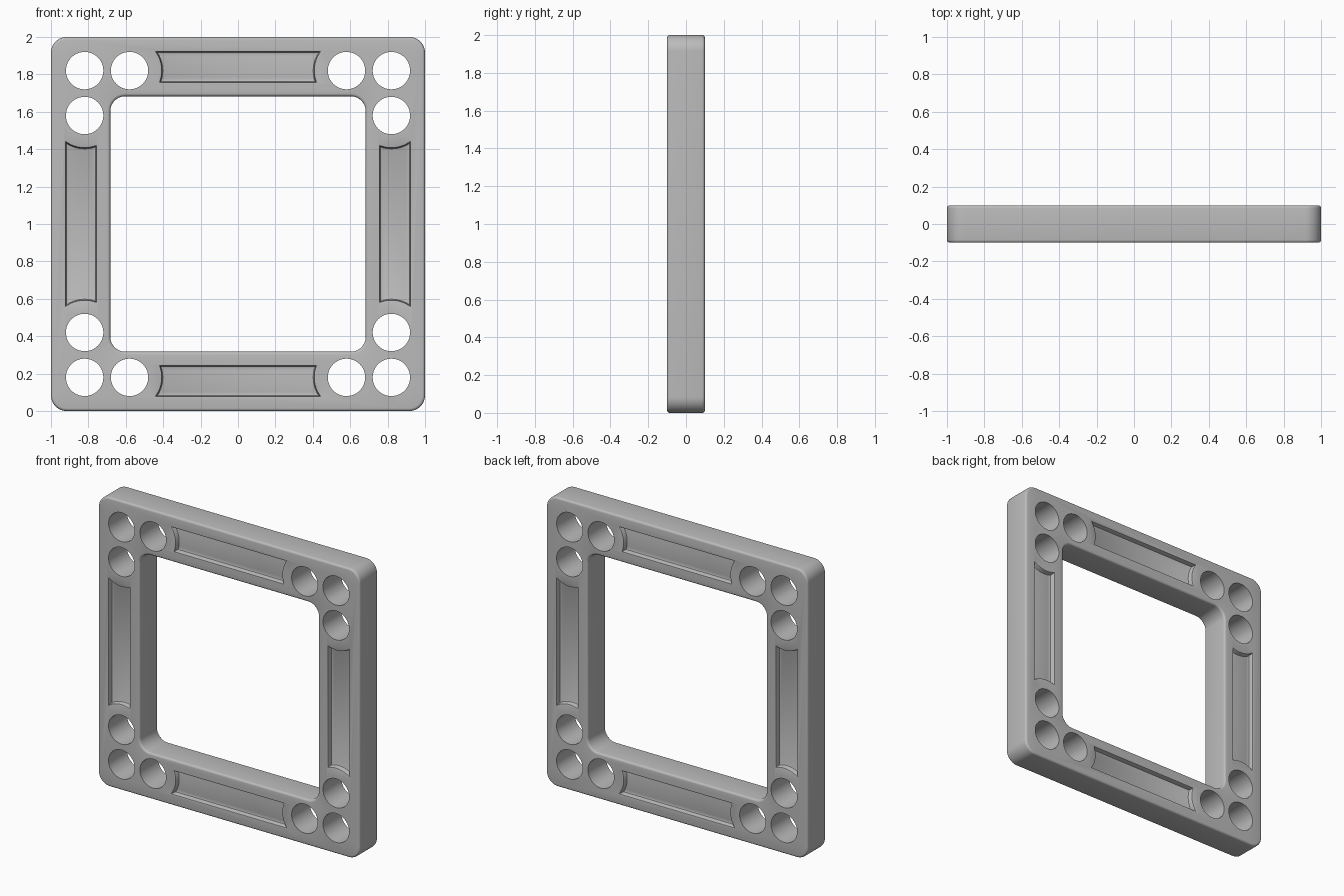
import bpy, bmesh
from math import sin, cos, pi, sqrt, asin

cube = bpy.data.objects.get("Cube")
if cube:
    bpy.data.objects.remove(cube, do_unlink=True)

HALF_T = 0.1      # half thickness
HOLE = 0.1        # hole radius
FAR, NEAR = 0.82, 0.58   # hole centre offsets

gray = bpy.data.materials.new("gray")
gray.use_nodes = True
gray.diffuse_color = (0.5, 0.5, 0.5, 1)
gray.node_tree.nodes["Principled BSDF"].inputs["Base Color"].default_value = (0.5, 0.5, 0.5, 1)


def place(u, v, y, k):
    """Point on side k of the square, turned in quarter turns about the centre."""
    for _ in range(k):
        u, v = -v, u
    return (u, y, v + 1)


def loft(bm, rings, closed=False):
    """Bridge equal rings of points; cap the ends unless closed."""
    loops = [[bm.verts.new(p) for p in ring] for ring in rings]
    n = len(loops[0])
    pairs = list(zip(loops, loops[1:])) + ([(loops[-1], loops[0])] if closed else [])
    for a, b in pairs:
        for i in range(n):
            j = (i + 1) % n
            bm.faces.new((a[i], a[j], b[j], b[i]))
    if not closed:
        bm.faces.new(loops[0])
        bm.faces.new(loops[-1])


def make_object(name, bm):
    bmesh.ops.recalc_face_normals(bm, faces=bm.faces)
    mesh = bpy.data.meshes.new(name)
    bm.to_mesh(mesh)
    bm.free()
    mesh.materials.append(gray)
    obj = bpy.data.objects.new(name, mesh)
    bpy.context.collection.objects.link(obj)
    return obj


def rounded_square(half, radius, y, steps=10):
    c = half - radius
    return [place(c + radius * cos(i / steps * pi / 2), c + radius * sin(i / steps * pi / 2), y, k)
            for k in range(4) for i in range(steps + 1)]


def recess_outline(inset, y, k, steps=10):
    """Long slot whose ends curve in around the neighbouring holes."""
    r = 0.175 + inset
    lo, hi = 0.76 + inset, 0.92 - inset
    a0, a1 = asin((lo - FAR) / r), asin((hi - FAR) / r)
    arc = [a0 + (a1 - a0) * i / steps for i in range(steps + 1)]
    right = [(NEAR - r * cos(a), FAR + r * sin(a)) for a in arc]
    left = [(-u, v) for u, v in reversed(right)]
    return [place(u, v, y, k) for u, v in right + left]


# Frame body: rounded edge section swept around the square
R, STEPS = 0.015, 4
quarter = [(R * (1 - sin(i / STEPS * pi / 2)), R * (1 - cos(i / STEPS * pi / 2)))
           for i in range(STEPS + 1)]          # (inset, depth), front to side
edge = [(d, -HALF_T + t) for d, t in
        [(R * (1 - sin(i / STEPS * pi / 2)), R * (1 - cos(i / STEPS * pi / 2)))
         for i in range(STEPS + 1)]]
section = edge + [(d, -y) for d, y in reversed(edge)]
outer = [rounded_square(1 - d, 0.085 - d, y) for d, y in section]
inner = [rounded_square(0.683 + d, 0.08 + d, y) for d, y in reversed(section)]
bm = bmesh.new()
loft(bm, outer + inner, closed=True)
frame = make_object("square_frame", bm)

# Cutter: three round holes per corner, one recess per side on both faces
bm = bmesh.new()
SEG = 48
for k in range(4):
    for u, v in ((FAR, FAR), (NEAR, FAR), (FAR, NEAR)):
        loft(bm, [[place(u + HOLE * cos(2 * pi * i / SEG), v + HOLE * sin(2 * pi * i / SEG), y, k)
                   for i in range(SEG)] for y in (-0.2, 0.2)])
    for side in (-1, 1):
        # (inset, depth): soft rim, wall, filleted floor
        steps = [(-0.008, -0.02), (-0.008, 0), (-0.003, 0.002), (0, 0.008),
                 (0, 0.025), (0.003, 0.032), (0.01, 0.035)]
        loft(bm, [recess_outline(d, side * (HALF_T - t), k) for d, t in steps])
cutter = make_object("hole_cutter", bm)
cutter.hide_render = True

cut = frame.modifiers.new("cut", "BOOLEAN")
cut.operation = "DIFFERENCE"
cut.solver = "EXACT"
cut.object = cutter
bpy.ops.object.select_all(action="DESELECT")
bpy.context.view_layer.objects.active = frame
frame.select_set(True)
bpy.ops.object.modifier_apply(modifier="cut")
bpy.data.objects.remove(cutter, do_unlink=True)
bpy.ops.object.shade_smooth_by_angle(angle=pi / 5)
